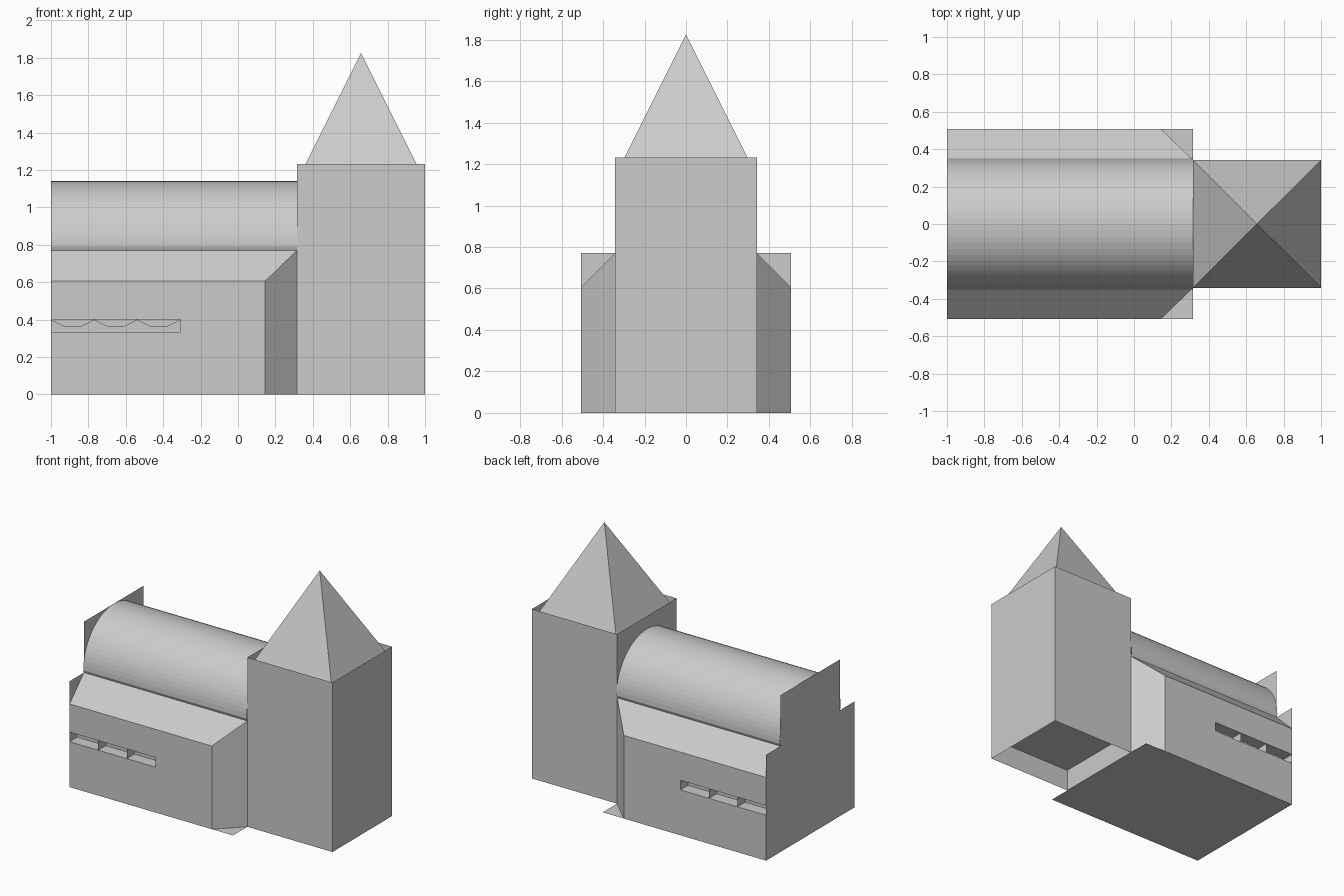
import bpy
import math

cube = bpy.data.objects.get("Cube")
if cube:
    bpy.data.objects.remove(cube, do_unlink=True)

stone = bpy.data.materials.new("plain grey")
stone.use_nodes = True
grey = (0.6, 0.6, 0.6, 1)
stone.diffuse_color = grey
stone.node_tree.nodes["Principled BSDF"].inputs["Base Color"].default_value = grey

# Shared dimensions
WEST, STEP, EAST = -1.0, 0.145, 0.315      # nave ends and start of its cut corner
OUT, IN = 0.507, 0.342                     # half widths of nave and tower
EAVE, SPRING, CROWN = 0.605, 0.77, 1.14    # nave heights
TOP, APEX = 1.232, 1.825                   # tower heights


def sheets(name, polygons, mirrored=False):
    """Make one object from a list of polygons, optionally mirrored across y."""
    verts, faces = [], []
    for poly in polygons:
        faces.append(range(len(verts), len(verts) + len(poly)))
        verts += poly
    mesh = bpy.data.meshes.new(name)
    mesh.from_pydata(verts, [], [list(f) for f in faces])
    mesh.materials.append(stone)
    obj = bpy.data.objects.new(name, mesh)
    bpy.context.collection.objects.link(obj)
    if mirrored:
        mod = obj.modifiers.new("both sides", "MIRROR")
        mod.use_axis = (False, True, False)
        mod.use_mirror_merge = False
    return obj


def extrude(profile, place, a, b):
    """Quads joining an open profile placed at depth a to the same at depth b."""
    return [[place(a, *p), place(b, *p), place(b, *q), place(a, *q)]
            for p, q in zip(profile, profile[1:])]


# Nave side walls, with a long slot open at the west end
slot_end, low, high = -0.31, 0.33, 0.40
outline = [(WEST, 0), (STEP, 0), (STEP, EAVE), (WEST, EAVE),
           (WEST, high), (slot_end, high), (slot_end, low), (WEST, low)]
sheets("nave_side_walls", [[(x, -OUT, z) for x, z in outline]], True)
sheets("nave_corner_walls", [[(STEP, -OUT, 0), (EAST, -IN, 0),
                              (EAST, -IN, SPRING), (STEP, -OUT, EAVE)]], True)
sheets("aisle_roofs", [[(WEST, -OUT, EAVE), (STEP, -OUT, EAVE),
                        (EAST, -IN, SPRING), (WEST, -IN, SPRING)]], True)

# Slot lining and the dividers between its three bays
back = -0.42
bay = (slot_end - WEST) / 3
lining = [[(WEST, -OUT, z), (slot_end, -OUT, z), (slot_end, back, z), (WEST, back, z)]
          for z in (low, high)]
lining += [[(x, -OUT, low), (x, back, low), (x, back, high), (x, -OUT, high)]
           for x in (WEST + bay, WEST + 2 * bay, slot_end)]
sheets("slot_lining", lining, True)

# Scooped sills behind the slot
scoop = [(WEST, high)]
for i in range(3):
    x = WEST + i * bay
    scoop += [(x + bay * 0.33, 0.362), (x + bay * 0.68, 0.362), (x + bay, high)]
sills = extrude(scoop, lambda y, x, z: (x, y, z), back, back + 0.1)
sills.append([(WEST, back, low), (slot_end, back, low)]
             + [(x, back, z) for x, z in reversed(scoop)])
sills.append([(x, back + 0.1, z) for x, z in
              ((WEST, low), (slot_end, low), (slot_end, high), (WEST, high))])
sheets("slot_sills", sills, True)

# Stepped end wall and floor plate
steps = [(OUT, 0), (OUT, SPRING), (IN, SPRING), (IN, CROWN)]
wall = [(WEST, -y, z) for y, z in steps] + [(WEST, y, z) for y, z in reversed(steps)]
sheets("end_wall", [wall[::-1]])
sheets("floor_plate", [[(WEST, -OUT, 0), (WEST, OUT, 0), (EAST, OUT, 0), (EAST, -OUT, 0)]])

# Barrel vault roof
radius, count = 0.35, 32
arc = [(-IN, SPRING)]
for i in range(count + 1):
    t = math.pi * i / count
    arc.append((-radius * math.cos(t), CROWN - radius + radius * math.sin(t)))
arc.append((IN, SPRING))
sheets("barrel_roof", extrude(arc, lambda x, y, z: (x, y, z), WEST, EAST))

# Tower shell, open at top and bottom, with a raised floor and a sunken spire
corners = [(EAST, -IN), (1, -IN), (1, IN), (EAST, IN)]
sides = list(zip(corners, corners[1:] + corners[:1]))
sheets("tower_walls", [[(*p, 0), (*q, 0), (*q, TOP), (*p, TOP)] for p, q in sides])
sheets("tower_floor", [[(*p, 0.16) for p in reversed(corners)]])
tip = ((EAST + 1) / 2, 0, APEX)
sheets("spire", [[(*p, CROWN), (*q, CROWN), tip] for p, q in sides])
